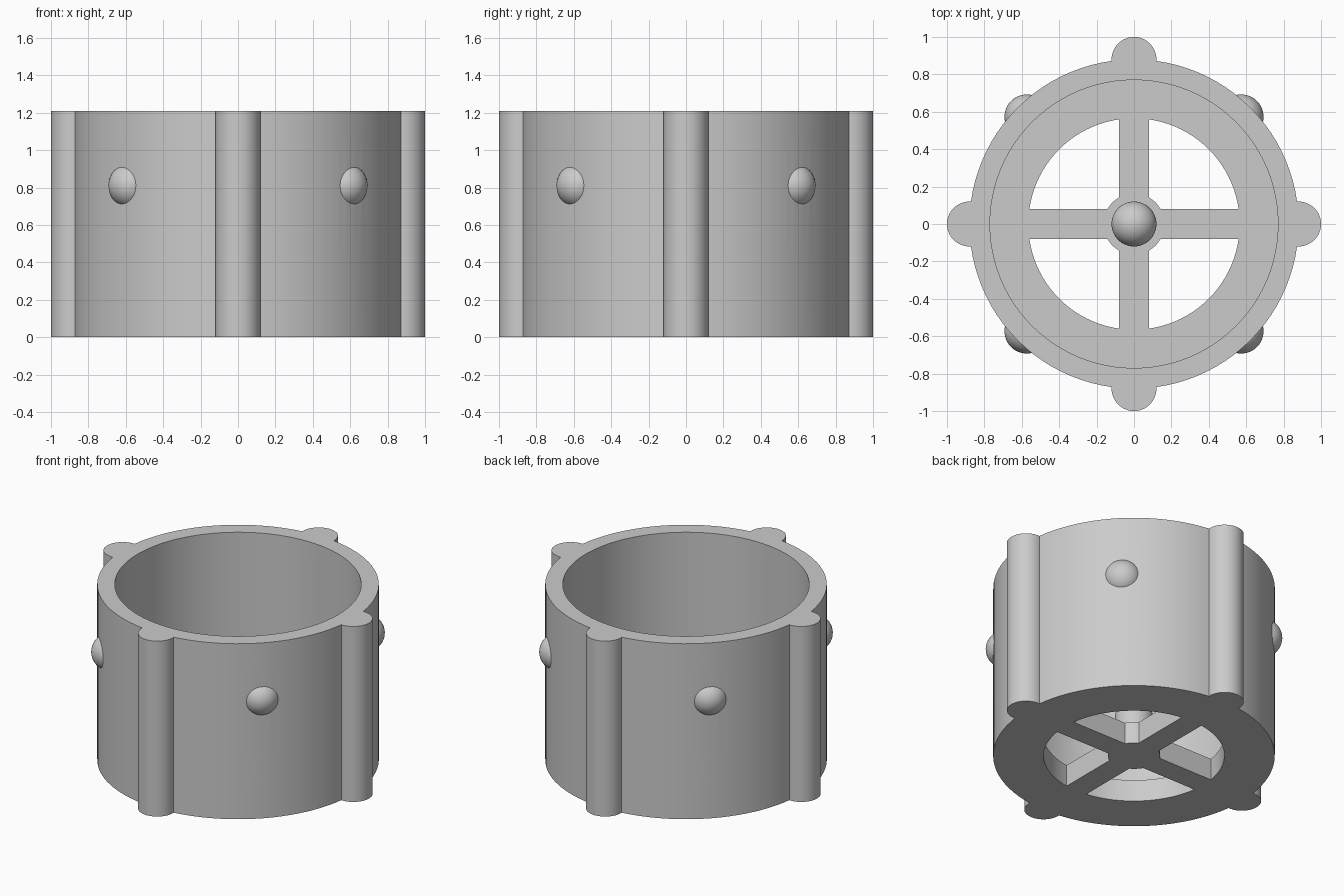
import bpy, bmesh, math
from mathutils import Matrix, Vector

cube = bpy.data.objects.get("Cube")
if cube:
    bpy.data.objects.remove(cube, do_unlink=True)

HEIGHT, FLOOR = 1.21, 0.15
OUTER, INNER, OPENING = 0.88, 0.77, 0.565
KNOB = 0.12

grey = bpy.data.materials.new("plain_grey")
grey.use_nodes = True
colour = (0.6, 0.6, 0.6, 1)
grey.diffuse_color = colour
grey.node_tree.nodes["Principled BSDF"].inputs["Base Color"].default_value = colour


def add_object(name, bm):
    mesh = bpy.data.meshes.new(name)
    bmesh.ops.recalc_face_normals(bm, faces=bm.faces)
    bm.to_mesh(mesh)
    bm.free()
    mesh.materials.append(grey)
    obj = bpy.data.objects.new(name, mesh)
    bpy.context.collection.objects.link(obj)
    return obj


def cylinder(name, radius, z0, z1, x=0, y=0, sides=96):
    bm = bmesh.new()
    bmesh.ops.create_cone(bm, cap_ends=True, segments=sides, radius1=radius, radius2=radius,
                          depth=z1 - z0, matrix=Matrix.Translation((x, y, (z0 + z1) / 2)))
    return add_object(name, bm)


def sphere(name, radius, centre):
    bm = bmesh.new()
    bmesh.ops.create_uvsphere(bm, u_segments=48, v_segments=24, radius=radius,
                              matrix=Matrix.Translation(centre))
    return add_object(name, bm)


def box(name, size, centre):
    bm = bmesh.new()
    bmesh.ops.create_cube(bm, size=1, matrix=Matrix.Translation(centre) @ Matrix.Diagonal((*size, 1)))
    return add_object(name, bm)


def combine(target, tool, operation):
    """Apply a boolean, then discard the tool."""
    mod = target.modifiers.new(operation, "BOOLEAN")
    mod.object, mod.operation, mod.solver = tool, operation, "EXACT"
    bpy.context.view_layer.objects.active = target
    bpy.ops.object.modifier_apply(modifier=mod.name)
    bpy.data.objects.remove(tool, do_unlink=True)


def smooth(obj):
    bpy.ops.object.select_all(action="DESELECT")
    obj.select_set(True)
    bpy.context.view_layer.objects.active = obj
    bpy.ops.object.shade_smooth_by_angle(angle=math.radians(30))


# Outer wall with four upright ribs and four round side studs
body = cylinder("ribbed_cup", OUTER, 0, HEIGHT)
for i in range(4):
    a = i * math.pi / 2
    combine(body, cylinder("rib", KNOB, 0, HEIGHT, OUTER * math.cos(a), OUTER * math.sin(a), 48), "UNION")
    a += math.pi / 4
    combine(body, sphere("stud", KNOB, (0.81 * math.cos(a), 0.81 * math.sin(a), 0.81)), "UNION")

# Bore and floor opening
combine(body, cylinder("bore", INNER, FLOOR, HEIGHT + 0.2), "DIFFERENCE")
combine(body, cylinder("floor_opening", OPENING, -0.2, FLOOR + 0.2), "DIFFERENCE")

# Crossed spokes and hub across the opening
length = 2 * OPENING + 0.06
cross = box("spoke", (length, 0.16, FLOOR), (0, 0, FLOOR / 2))
combine(cross, box("spoke", (0.16, length, FLOOR), (0, 0, FLOOR / 2)), "UNION")
combine(cross, cylinder("hub", 0.163, 0, FLOOR, sides=48), "UNION")
combine(body, cross, "UNION")
smooth(body)

# Short round-topped post in the centre, turned from a profile
bm = bmesh.new()
dome_z = FLOOR + KNOB
arc = [k * math.pi / 24 for k in range(13)]
profile = [Vector((0, 0, FLOOR - 0.05)), Vector((KNOB, 0, FLOOR - 0.05))]
profile += [Vector((KNOB * math.cos(t), 0, dome_z + KNOB * math.sin(t))) for t in arc]
verts = [bm.verts.new(p) for p in profile]
edges = [bm.edges.new(pair) for pair in zip(verts, verts[1:])]
bmesh.ops.spin(bm, geom=verts + edges, cent=(0, 0, 0), axis=(0, 0, 1),
               angle=2 * math.pi, steps=48, use_duplicate=False)
bmesh.ops.remove_doubles(bm, verts=bm.verts, dist=0.0001)
smooth(add_object("centre_post", bm))
